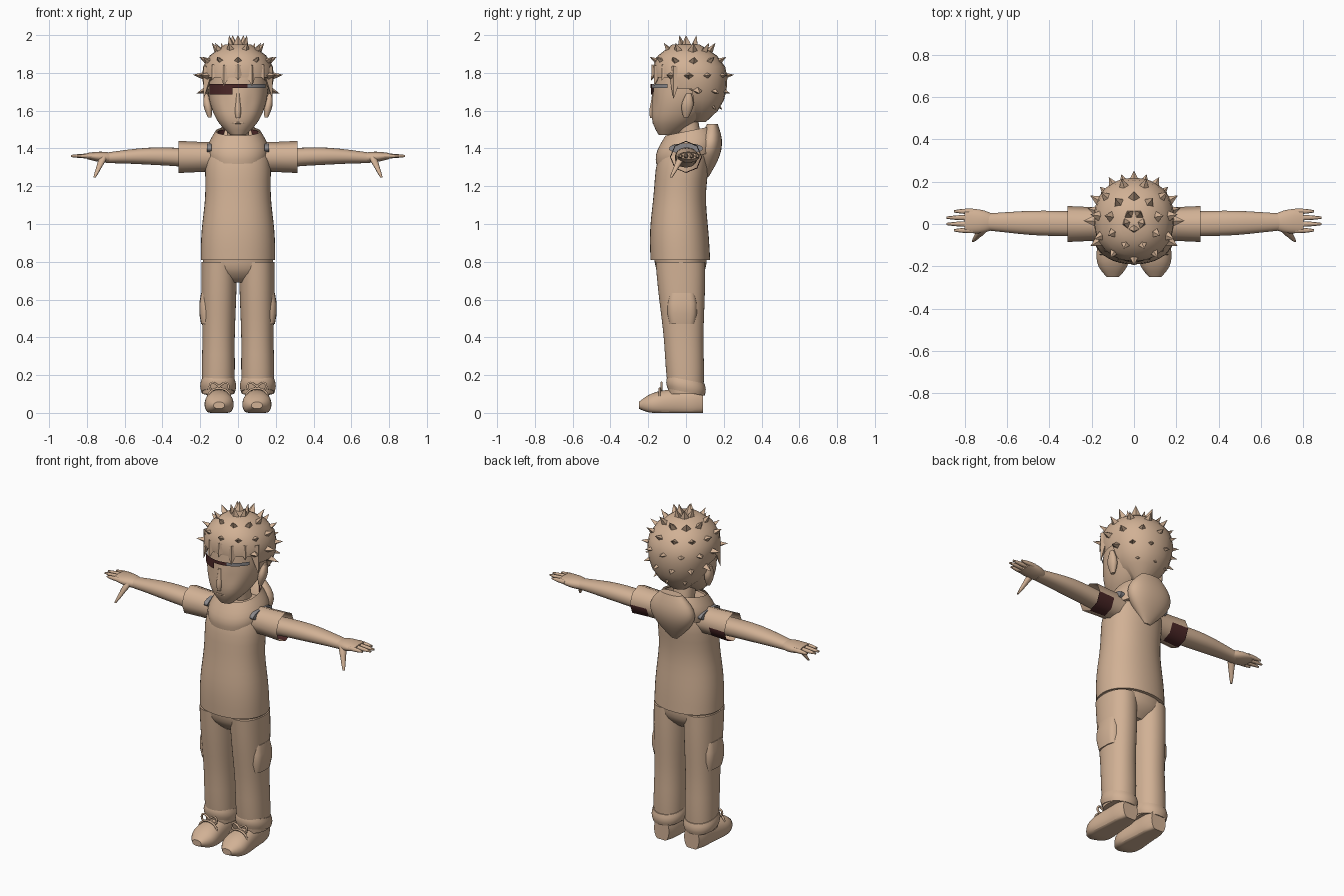
import bpy, bmesh
from math import sin, cos, pi, radians, copysign, sqrt
from mathutils import Vector

if "Cube" in bpy.data.objects:
    bpy.data.objects.remove(bpy.data.objects["Cube"])


def material(name, red, green, blue):
    mat = bpy.data.materials.new(name)
    mat.use_nodes = True
    mat.diffuse_color = (red, green, blue, 1)
    mat.node_tree.nodes["Principled BSDF"].inputs["Base Color"].default_value = mat.diffuse_color
    return mat


TAN = material("warm_tan", .64, .44, .3)
MAROON = material("dark_maroon", .07, .02, .02)
GREY = material("slate_grey", .26, .25, .26)


def finish(bm, name, mat=TAN, mirror=False, smooth=False, accent=None, angle=40):
    """Turn a bmesh into a shaded object; accent is a second material and its face rule."""
    bm.normal_update()
    mesh = bpy.data.meshes.new(name)
    mesh.materials.append(mat)
    if accent:
        second, rule = accent
        mesh.materials.append(second)
        for face in bm.faces:
            face.material_index = int(rule(face.normal, face.calc_center_median()))
    bm.to_mesh(mesh)
    bm.free()
    part = bpy.data.objects.new(name, mesh)
    bpy.context.collection.objects.link(part)
    if mirror:
        part.modifiers.new("mirror", "MIRROR").use_mirror_merge = False
    if smooth:
        part.modifiers.new("subdivision", "SUBSURF").levels = 1
    bpy.ops.object.select_all(action="DESELECT")
    part.select_set(True)
    bpy.context.view_layer.objects.active = part
    bpy.ops.object.shade_smooth_by_angle(angle=radians(angle))


def tube(name, start, end, radii, ratio=(1, 1), bow=(0, 0, 0), sides=20, squareness=2.2,
         warp=None, cut=None, open_end=False, smooth=True, **look):
    """Skin evenly spaced level sections from start to end; ratio is depth over width."""
    start, end, bow = Vector(start), Vector(end), Vector(bow)
    span = end - start
    main = max(range(3), key=lambda i: abs(span[i]))
    across, deep = [i for i in range(3) if i != main]
    bm = bmesh.new()
    crease = bm.edges.layers.float.new("crease_edge")
    rings = []
    for step, radius in enumerate(radii):
        t = step / (len(radii) - 1)
        centre = start + span * t + bow * sin(pi * t)
        depth = radius * (ratio[0] + (ratio[1] - ratio[0]) * t)
        ring = []
        for k in range(sides):
            turn = 2 * pi * k / sides
            point = centre.copy()
            for axis, size, wave in ((across, radius, cos(turn)), (deep, depth, sin(turn))):
                point[axis] += size * copysign(abs(wave) ** (2 / squareness), wave)
            ring.append(bm.verts.new(warp(point) if warp else point))
        rings.append(ring)
    for low, high in zip(rings, rings[1:]):
        for k in range(sides):
            bm.faces.new((low[k - 1], low[k], high[k], high[k - 1]))
    caps = [bm.faces.new(rings[0])]
    if not open_end:
        caps.append(bm.faces.new(rings[-1]))
    for cap in caps:
        for edge in cap.edges:
            edge[crease] = 1
    bmesh.ops.recalc_face_normals(bm, faces=bm.faces)
    if cut:
        gone = [face for face in bm.faces if cut(face.calc_center_median())]
        bmesh.ops.delete(bm, geom=gone, context="FACES")
    finish(bm, name, smooth=smooth, **look)


def tilt(slope):
    return lambda point: point + Vector((0, 0, slope * point.y))


# Shirt body
tube("shirt", (0, -.03, .81), (0, 0, 1.45), [.2, .2, .19, .175, .175, .18, .13],
     ratio=(.8, .8), bow=(0, -.02, 0))

# Collar, lining and hanging hood
tube("collar", (0, 0, 1.35), (0, .01, 1.49), [.16, .17, .15, .12], warp=tilt(.2), open_end=True)
tube("collar_lining", (0, .01, 1.4), (0, .01, 1.48), [.1, .115], warp=tilt(.2), open_end=True,
     accent=(MAROON, lambda normal, centre: centre.y > .03))
tube("hood", (0, .11, 1.25), (0, .14, 1.53), [.02, .08, .13, .15, .13, .07], ratio=(.5, .4))

# Sleeves with dark lower back panels, and shoulder seams
tube("sleeve", (.1, 0, 1.355), (.315, 0, 1.355), [.08, .08, .085], sides=8, mirror=True,
     smooth=False, open_end=True, angle=50, squareness=2,
     accent=(MAROON, lambda normal, centre: normal.y > .1 and normal.z < -.2 and centre.x > .2))
tube("shoulder_seam", (.14, 0, 1.4), (.165, 0, 1.4), [.09, .09], ratio=(.3, .3),
     mat=GREY, mirror=True)

# Arms and hands
tube("arm", (.25, 0, 1.35), (.7, .01, 1.35), [.06, .06, .06, .05, .04], ratio=(.85, .7),
     bow=(0, 0, .01), mirror=True)
tube("palm", (.66, .01, 1.35), (.8, .015, 1.36), [.035, .055, .06, .055], ratio=(.7, .3),
     mirror=True)
for k, finger in enumerate(("little", "ring", "middle", "index")):
    y = .06 - .03 * k
    tip = .85 + .04 * sin(pi * k / 3)
    tube(finger + "_finger", (.76, y, 1.36), (tip, y, 1.36), [.014, .014, .012, .006],
         sides=8, mirror=True)
tube("thumb", (.71, -.02, 1.36), (.76, -.08, 1.245), [.02, .022, .015, .013, .006],
     sides=10, mirror=True)

# Trousers
tube("trouser_seat", (0, -.025, .69), (0, -.03, .84), [.1, .18, .19, .19], ratio=(.7, .75))
tube("trouser_leg", (.105, 0, .1), (.1, -.03, .8), [.085, .09, .085, .09, .095, .095],
     ratio=(1.1, 1.4), mirror=True)
tube("trouser_cuff", (.105, 0, .11), (.105, 0, .175), [.09, .1, .09], ratio=(1.1, 1.1),
     warp=tilt(-.2), mirror=True)
tube("thigh_pocket", (.125, -.02, .47), (.125, -.02, .635), [.07, .08, .08, .07],
     squareness=4, smooth=False, mirror=True)


# Shoes, flattened where they meet the ground
def flat_sole(point):
    point.z = max(point.z, 0)
    return point


tube("shoe", (.1, -.25, .04), (.1, .09, .06),
     [.03, .075, .08, .075, .07, .065, .065, .05], ratio=(.6, 1.5), warp=flat_sole, mirror=True)


# Lace bows and straps
def cord(name, points, cyclic):
    curve = bpy.data.curves.new(name, "CURVE")
    curve.dimensions = "3D"
    curve.bevel_depth, curve.bevel_resolution = .006, 1
    spline = curve.splines.new("POLY")
    spline.points.add(len(points) - 1)
    for control, place in zip(spline.points, points):
        control.co = (*place, 1)
    spline.use_cyclic_u = cyclic
    curve.materials.append(TAN)
    part = bpy.data.objects.new(name, curve)
    bpy.context.collection.objects.link(part)
    part.modifiers.new("mirror", "MIRROR")


turns = [2 * pi * k / 24 for k in range(24)]
cord("lace_bow", [(.1 + .05 * sin(t), -.13, .14 + .02 * sin(2 * t)) for t in turns], True)
cord("lace_strap", [(.1 + .06 * cos(t), -.14, .08 + .05 * sin(t)) for t in turns[:13]], False)


# Neck and face
def eye_hollows(point):
    reach = ((abs(point.x) - .065) / .04) ** 2 + ((point.z - 1.66) / .04) ** 2
    if point.y < 0 and reach < 1:
        point.y += .015 * (1 - reach)
    return point


tube("neck", (0, .035, 1.38), (0, 0, 1.58), [.06, .06])
tube("head", (0, -.1, 1.47), (0, 0, 1.92), [.04, .1, .13, .15, .16, .16, .16, .14, .09],
     ratio=(1.1, 1.1), bow=(0, .05, 0), sides=32, warp=eye_hollows)
tube("nose", (0, -.175, 1.56), (0, -.17, 1.69), [.012, .02, .016, .012, .01],
     ratio=(1.3, 1), sides=10)
for lip, z in (("upper_lip", 1.55), ("lower_lip", 1.535)):
    tube(lip, (-.04, -.165, z), (.04, -.165, z), [.003, .007, .003], bow=(0, -.012, 0), sides=8)
tube("ear", (.15, 0, 1.565), (.17, .015, 1.69), [.01, .02, .025, .02, .01],
     ratio=(1.4, 1.4), sides=12, mirror=True)


# Headband plates wrapped on the forehead
def band(name, left, right, bottom, mat):
    bm = bmesh.new()
    columns = []
    for k in range(9):
        x = left + (right - left) * k / 8
        y = -.187 * sqrt(1 - (x / .17) ** 2)
        columns.append([bm.verts.new((x, y, z)) for z in (bottom, 1.74)])
    for (a, b), (c, d) in zip(columns, columns[1:]):
        bm.faces.new((a, c, d, b))
    finish(bm, name, mat)


band("headband_wide", -.15, -.03, 1.685, MAROON)
band("headband_strip", -.03, .05, 1.72, MAROON)
band("headband_plate", .05, .145, 1.72, GREY)

# Hair cap, open over the face and ears
tube("hair_cap", (0, .055, 1.54), (0, 0, 1.95), [.05, .12, .16, .18, .19, .185, .15, .07],
     ratio=(1, 1.05), sides=24, smooth=False,
     cut=lambda c: (c.z < 1.78 and c.y < -.06) or (c.z < 1.7 and c.y < .03))

# Spiky tufts in rows fanned over the skull
hair = bmesh.new()


def tuft(turn, base_reach, base_height, tip_reach, tip_height):
    out = Vector((cos(turn), sin(turn), 0))
    side = Vector((-sin(turn), cos(turn), 0)) * .05
    middle = Vector((0, .015, 0))
    base = middle + out * base_reach + Vector((0, 0, base_height))
    tip = middle + out * tip_reach + Vector((0, 0, tip_height))
    rise = (tip - base).cross(side).normalized() * .035
    ring = [hair.verts.new(base + offset) for offset in (side, rise, -side, -rise)]
    peak = hair.verts.new(tip)
    for k in range(4):
        hair.faces.new((ring[k - 1], ring[k], peak))


for row, pitch in enumerate(range(-42, 80, 24)):
    reach, lift = cos(radians(pitch)), sin(radians(pitch))
    count = int(4 + 9 * reach)
    for k in range(count):
        turn = 2 * pi * (k + row % 2 / 2) / count + pi / 2
        if sin(turn) > -.45 - .02 * pitch:
            tuft(turn, .14 * reach, 1.765 + .14 * lift, .24 * reach, 1.765 + .24 * lift)

# Fringe and sideburns pointing down
for k in range(-3, 4):
    drop = .1 if abs(k) == 3 else .03 * (k % 2)
    tuft(radians(22 * k - 90), .165, 1.83, .2, 1.76 - drop)
bmesh.ops.recalc_face_normals(hair, faces=hair.faces)
finish(hair, "hair_tufts", angle=20)
